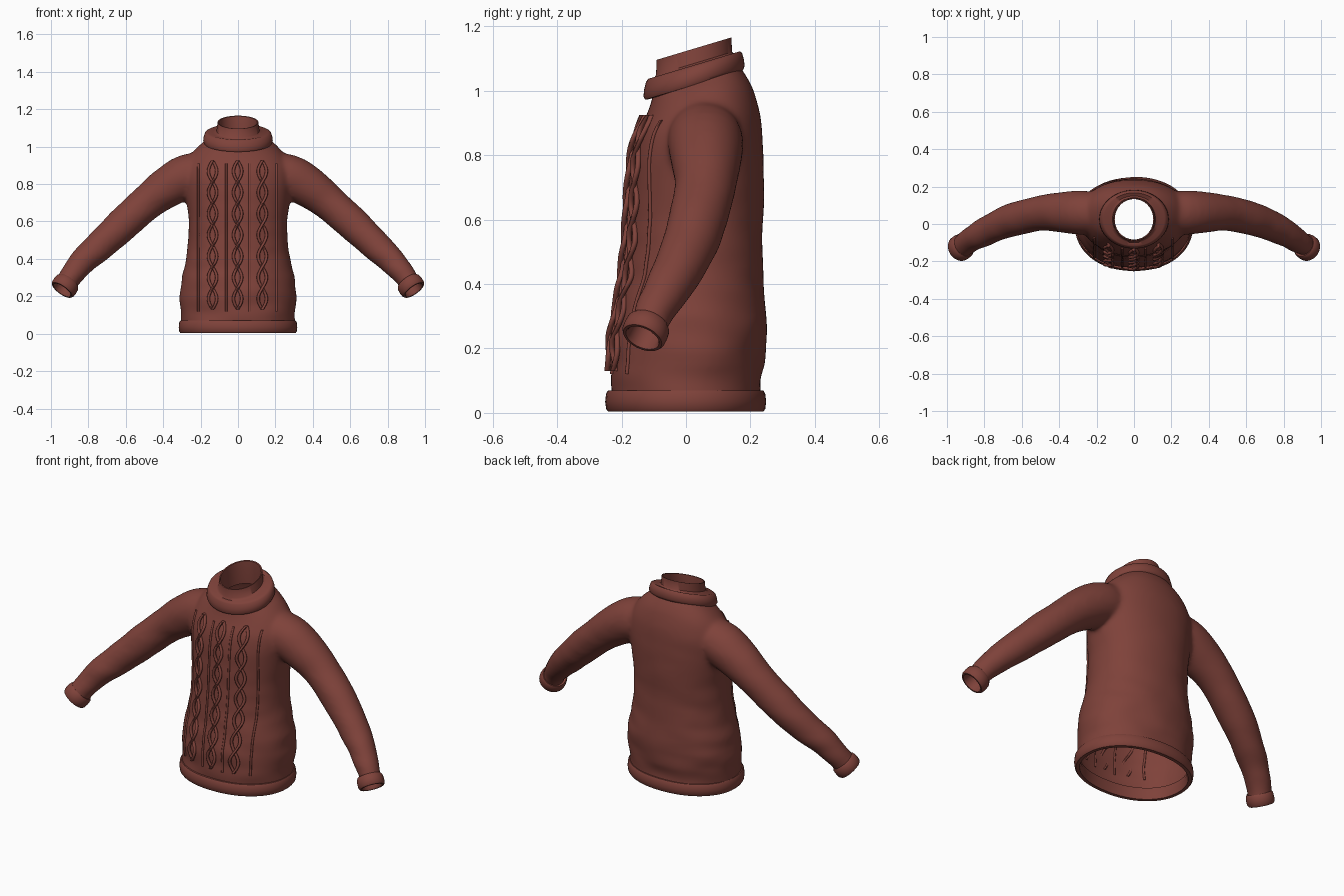
import bpy, bmesh, math
from mathutils import Vector, noise
from mathutils.bvhtree import BVHTree

if "Cube" in bpy.data.objects:
    bpy.data.objects.remove(bpy.data.objects["Cube"])

wool = bpy.data.materials.new("russet wool")
wool.diffuse_color = (0.21, 0.054, 0.042, 1)
wool.use_nodes = True
wool.node_tree.nodes["Principled BSDF"].inputs["Base Color"].default_value = wool.diffuse_color
TAU = 2 * math.pi


def finish(name, bm, angle=50):
    bmesh.ops.recalc_face_normals(bm, faces=bm.faces)
    me = bpy.data.meshes.new(name)
    bm.to_mesh(me)
    bm.free()
    me.materials.append(wool)
    ob = bpy.data.objects.new(name, me)
    bpy.context.collection.objects.link(ob)
    bpy.ops.object.select_all(action='DESELECT')
    ob.select_set(True)
    bpy.context.view_layer.objects.active = ob
    bpy.ops.object.shade_smooth_by_angle(angle=math.radians(angle))
    return ob


def loft(bm, rings, wrap=False):
    """Skin a list of point rings; wrap joins last to first, otherwise caps."""
    vs = [[bm.verts.new(p) for p in r] for r in rings]
    n = len(vs[0])
    pairs = list(zip(vs, vs[1:])) + ([(vs[-1], vs[0])] if wrap else [])
    for a, b in pairs:
        for i in range(n):
            j = (i + 1) % n
            bm.faces.new((a[i], a[j], b[j], b[i]))
    if not wrap:
        bm.faces.new(vs[0])
        bm.faces.new(vs[-1])


def spline(pts, steps=4):
    """Catmull-Rom resampling of tuples of any length."""
    out = []
    for k in range(len(pts) - 1):
        p0, p1, p2, p3 = (pts[min(max(k + d, 0), len(pts) - 1)] for d in (-1, 0, 1, 2))
        for s in range(steps):
            t = s / steps
            out.append(tuple(0.5 * (2 * b + (c - a) * t + (2 * a - 5 * b + 4 * c - d) * t * t
                                    + (3 * b - a - 3 * c + d) * t ** 3)
                             for a, b, c, d in zip(p0, p1, p2, p3)))
    return out + [tuple(pts[-1])]


def oval(rx, y0, y1, z, tilt=0, n=64, power=2.0):
    """Horizontal oval ring, optionally leaning up towards the back."""
    pts = []
    for i in range(n):
        c, s = math.cos(TAU * i / n), math.sin(TAU * i / n)
        x = rx * math.copysign(abs(c) ** (2 / power), c)
        y = (y0 + y1) / 2 + (y1 - y0) / 2 * math.copysign(abs(s) ** (2 / power), s)
        pts.append(Vector((x, y, z + tilt * (y - 0.025))))
    return pts


def tube_rings(path, n):
    """Rings of (x, y, z, radius) points, square to the path."""
    rings = []
    for k, p in enumerate(path):
        a, b = path[max(k - 1, 0)], path[min(k + 1, len(path) - 1)]
        t = (Vector(b[:3]) - Vector(a[:3])).normalized()
        u = t.cross(Vector((0, 1, 0))).normalized()
        v = u.cross(t)
        rings.append([Vector(p[:3]) + p[3] * (u * math.cos(TAU * i / n) + v * math.sin(TAU * i / n))
                      for i in range(n)])
    return rings


# ---- knitted body with sleeves: half width, front y, back y, z, tilt
TORSO = [(.305, -.235, .235, -.04, 0), (.305, -.232, .232, .08, 0), (.31, -.23, .245, .18, 0),
         (.305, -.222, .252, .28, 0), (.285, -.205, .242, .37, 0), (.268, -.188, .238, .48, 0),
         (.264, -.18, .24, .6, 0), (.275, -.173, .242, .7, 0), (.29, -.165, .24, .8, .03),
         (.285, -.15, .235, .88, .1), (.25, -.125, .215, .95, .2), (.205, -.11, .188, 1.0, .28),
         (.16, -.1, .165, 1.04, .3), (.14, -.095, .155, 1.1, .3)]
SLEEVE = [(.12, .05, .87, .1), (.27, .06, .842, .118), (.39, .062, .775, .108), (.5, .058, .69, .094),
          (.64, .025, .562, .09), (.755, -.02, .455, .079), (.835, -.062, .38, .071),
          (.9, -.105, .295, .061), (.925, -.125, .255, .059), (.95, -.142, .22, .058)]
CUFF_AXIS = Vector((.54, -.35, -.76)).normalized()
CUFF_AT = Vector((.925, -.125, .255))

solid = bmesh.new()
loft(solid, [oval(rx, a, b, z, t, power=2.15) for rx, a, b, z, t in spline(TORSO)])
for side in (1, -1):
    loft(solid, tube_rings([(side * x, y, z, r) for x, y, z, r in spline(SLEEVE)], 32))
source = finish("garment_source", solid)
rm = source.modifiers.new("fuse", 'REMESH')
rm.mode = 'VOXEL'
rm.voxel_size = 0.0115
sm = source.modifiers.new("soften", 'SMOOTH')
sm.factor = 0.5
sm.iterations = 12
bm = bmesh.new()
bm.from_object(source, bpy.context.evaluated_depsgraph_get())
bpy.data.objects.remove(source)

# Open the hem, neck and both wrists
cuts = [((0, 0, .03), (0, 0, -1)), ((0, .025, 1.045), (0, -.3, 1))]
for side in (1, -1):
    flip = Vector((side, 1, 1))
    cuts.append((CUFF_AT * flip, CUFF_AXIS * flip))
for co, no in cuts:
    bmesh.ops.bisect_plane(bm, geom=bm.verts[:] + bm.edges[:] + bm.faces[:],
                           plane_co=co, plane_no=no, clear_outer=True)
# Soft knit folds, strongest low down and along the sleeves
bm.normal_update()
for v in bm.verts:
    low = max(0.3, min(1, 1.3 - 1.5 * v.co.z))
    v.co += v.normal * 0.007 * low * noise.noise(Vector((v.co.x * 6, v.co.y * 6, v.co.z * 13)))
bm.normal_update()
surface = BVHTree.FromBMesh(bm)
finish("sweater_body", bm, 60)

# ---- hem band: rounded section swept round the waist (inset, height)
hem = bmesh.new()
SECTION = [(.022, .004), (.004, .004), (-.002, .012), (-.005, .035), (-.002, .06),
           (.004, .07), (.022, .07), (.028, .04)]
loft(hem, [oval(.312 - d, -.246 + d, .244 - d, z, power=2.15) for d, z in SECTION], wrap=True)
finish("hem_band", hem)

# ---- cuffs: radius and distance along the wrist
CUFF = [(.05, -.03), (.062, -.032), (.069, -.022), (.071, 0), (.07, .02), (.064, .03),
        (.055, .03), (.05, .02)]
for side, label in ((1, "right"), (-1, "left")):
    flip = Vector((side, 1, 1))
    rings = [tube_rings([(*((CUFF_AT + CUFF_AXIS * (h - .001)) * flip), r),
                         (*((CUFF_AT + CUFF_AXIS * (h + .001)) * flip), r)], 40)[0] for r, h in CUFF]
    bm = bmesh.new()
    loft(bm, rings, wrap=True)
    finish(label + "_cuff", bm)

# ---- folded collar: x radius, y radius, height; leans up to the back
COLLAR = [(.11, .112, 1.0), (.103, .108, 1.08), (.103, .11, 1.13), (.109, .116, 1.131),
          (.115, .118, 1.085), (.135, .125, 1.076), (.162, .142, 1.08), (.176, .149, 1.073),
          (.184, .155, 1.05), (.186, .157, 1.03), (.18, .152, 1.018), (.165, .14, 1.016), (.14, .125, 1.02)]
collar = bmesh.new()
loft(collar, [oval(rx, .025 - ry, .025 + ry, z, .3) for rx, ry, z in COLLAR], wrap=True)
finish("collar", collar)


# ---- raised cords laid on the chest
def cord(bm, points, radius):
    path = []
    for x, z, lift in points:
        hit = surface.ray_cast(Vector((x, -1, z)), Vector((0, 1, 0)))[0]
        path.append((x, hit.y - lift, z, radius))
    rings = []
    for x, y, z, r in path:
        rings.append([Vector((x + r * math.cos(TAU * i / 8), y + r * math.sin(TAU * i / 8), z))
                      for i in range(8)])
    loft(bm, rings)


ribs = bmesh.new()
for x in (-.212, -.063, .062, .206):
    cord(ribs, [(x, .12 + .79 * k / 60, .002) for k in range(61)], .006)
finish("straight_ribs", ribs)

cables = bmesh.new()
for x in (-.136, -.002, .13):
    for sign in (1, -1):
        pts = []
        for k in range(111):
            a = math.pi * 7 * k / 110
            pts.append((x + sign * .022 * math.sin(a), .13 + .795 * k / 110,
                        .009 + sign * .005 * math.cos(a)))
        cord(cables, pts, .0085)
finish("twisted_cables", cables)
